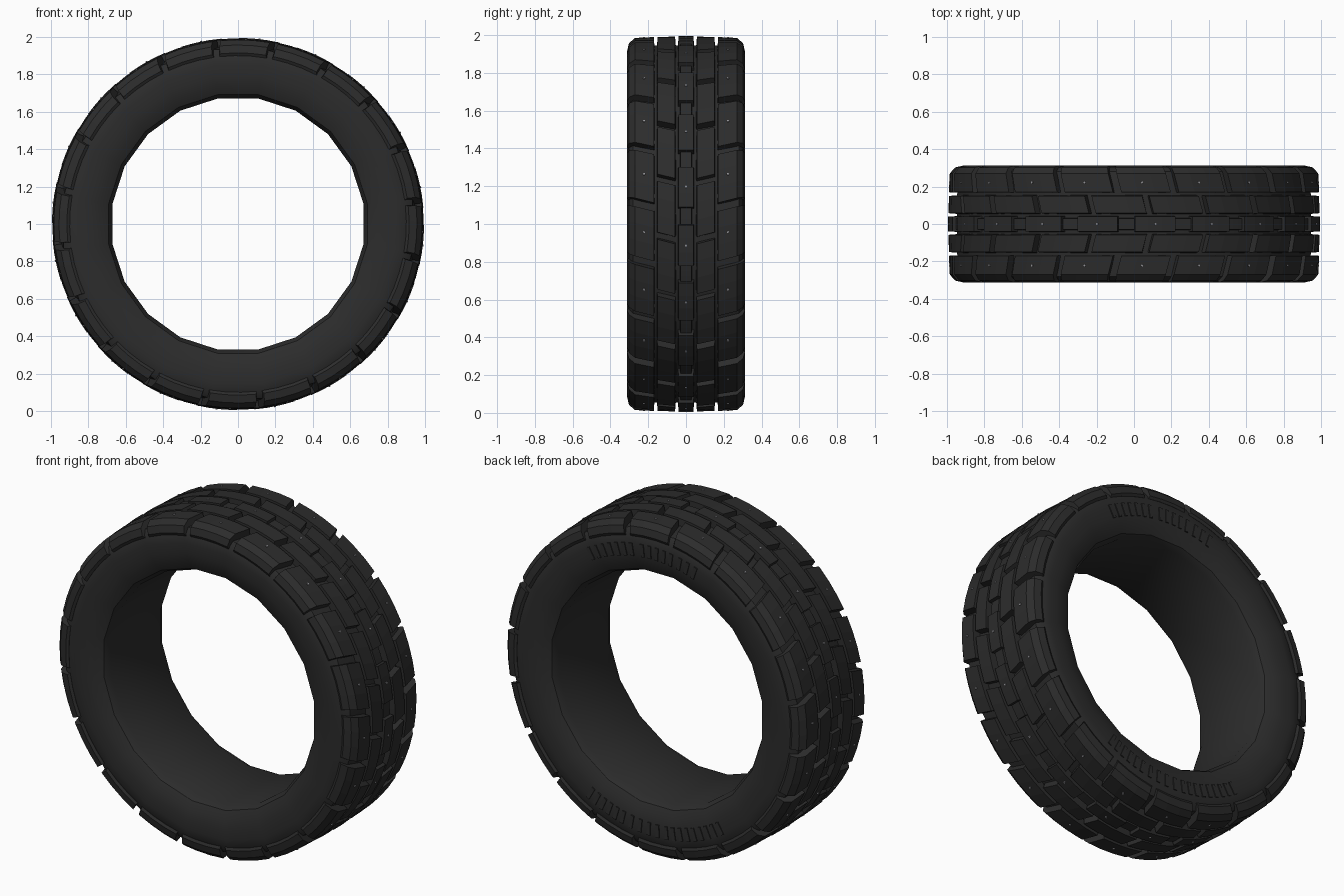
import bpy, bmesh
from math import sin, cos, radians, pi
from mathutils import Matrix, Vector

if "Cube" in bpy.data.objects:
    bpy.data.objects.remove(bpy.data.objects["Cube"], do_unlink=True)

SIDES = 20
STEP = 360 / SIDES
CENTRE = Vector((0, 0, 1))


def material(name, colour, roughness):
    m = bpy.data.materials.new(name)
    m.use_nodes = True
    m.diffuse_color = (*colour, 1)
    bsdf = m.node_tree.nodes["Principled BSDF"]
    bsdf.inputs["Base Color"].default_value = (*colour, 1)
    bsdf.inputs["Roughness"].default_value = roughness
    return m


rubber = material("black rubber", (0.025, 0.025, 0.025), 0.8)
steel = material("stud steel", (0.3, 0.3, 0.32), 0.4)


def polar(angle, r, y):
    a = radians(angle)
    return CENTRE + Vector((r * cos(a), y, r * sin(a)))


def finish(bm, name, mat, smooth=False):
    bmesh.ops.recalc_face_normals(bm, faces=bm.faces)
    mesh = bpy.data.meshes.new(name)
    bm.to_mesh(mesh)
    bm.free()
    mesh.materials.append(mat)
    ob = bpy.data.objects.new(name, mesh)
    bpy.context.collection.objects.link(ob)
    if smooth:
        bpy.ops.object.select_all(action="DESELECT")
        ob.select_set(True)
        bpy.context.view_layer.objects.active = ob
        bpy.ops.object.shade_smooth_by_angle(angle=radians(32))
    return ob


def sweep(bm, rings, closed):
    """Skin a list of closed point loops; cap the ends unless closed."""
    loops = [[bm.verts.new(p) for p in ring] for ring in rings]
    n = len(loops[0])
    pairs = list(zip(loops, loops[1:])) + ([(loops[-1], loops[0])] if closed else [])
    for a, b in pairs:
        for i in range(n):
            j = (i + 1) % n
            bm.faces.new((a[i], a[j], b[j], b[i]))
    if not closed:
        bm.faces.new(loops[0])
        bm.faces.new(loops[-1])


# Carcass: side profile (y, radius) mirrored and turned round the axle
half = [(0.235, 0.68), (0.272, 0.70), (0.295, 0.745), (0.306, 0.80),
        (0.308, 0.86), (0.302, 0.915), (0.28, 0.945), (0.16, 0.957)]
profile = half + [(-y, r) for y, r in reversed(half)]
bm = bmesh.new()
sweep(bm, [[polar((k + 0.5) * STEP, r, y) for y, r in profile]
           for k in range(SIDES)], True)
finish(bm, "tyre_body", rubber, True)


def block(bm, angle, span, section, skew=0):
    """Tread block: (y, radius) section swept along an arc, ends slanted by skew."""
    mid = sum(abs(y) for y, r in section) / len(section)
    base = min(r for y, r in section)
    rings = []
    for t in (-0.5, -0.17, 0.17, 0.5):
        rings.append([polar(angle + t * span * (1.05 if r == base else 1)
                            + skew * (abs(y) - mid), r, y) for y, r in section])
    sweep(bm, rings, False)


def tread_row(name, phase, span, section, skew=0):
    bm = bmesh.new()
    for k in range(SIDES):
        block(bm, phase + k * STEP, span, section, skew)
    finish(bm, name, rubber)


# Shoulder and middle rows on both sides, slanted into a V
shoulder = [(0.165, 0.9), (0.17, 0.99), (0.27, 0.985), (0.302, 0.957),
            (0.312, 0.915), (0.304, 0.9)]
middle = [(0.052, 0.92), (0.058, 0.993), (0.15, 0.99), (0.156, 0.92)]
for side, label in ((1, "back"), (-1, "front")):
    tread_row(label + "_shoulder_blocks", -2.5, 15.4,
              [(side * y, r) for y, r in shoulder], 15)
    tread_row(label + "_middle_blocks", 4.7, 15.8,
              [(side * y, r) for y, r in middle], 15)

# Centre row with lower bridges between its blocks
tread_row("centre_blocks", -6.6, 12.5,
          [(-0.043, 0.92), (-0.04, 0.995), (0.04, 0.995), (0.043, 0.92)])
tread_row("centre_bridges", 2.4, 5,
          [(-0.032, 0.92), (-0.03, 0.978), (0.03, 0.978), (0.032, 0.92)])

# Small steel studs in the shoulder and centre rows
bm = bmesh.new()
for y, phase, r in ((0.222, -2.5, 0.985), (-0.222, -2.5, 0.985), (0, -6.6, 0.993)):
    for k in range(SIDES):
        a = phase + k * STEP
        turn = Matrix.Rotation(pi / 2 - radians(a), 4, "Y")
        bmesh.ops.create_cone(bm, cap_ends=True, segments=6, radius1=0.007,
                              radius2=0.006, depth=0.012,
                              matrix=Matrix.Translation(polar(a, r, y)) @ turn)
finish(bm, "tread_studs", steel)

# Raised rib groups on the back sidewall: (first angle, last angle, count)
bm = bmesh.new()
for first, last, count in ((60, 80, 7), (85, 98, 5), (102, 109, 3),
                           (238, 264, 9), (268, 280, 4), (284, 300, 6)):
    for i in range(count):
        a = first + (last - first) * i / (count - 1)
        sweep(bm, [[polar(a + d, r, y) for r, y in
                    ((0.785, 0.29), (0.785, 0.311), (0.86, 0.313), (0.86, 0.29))]
                   for d in (-0.75, 0.75)], False)
finish(bm, "back_sidewall_ribs", rubber)
